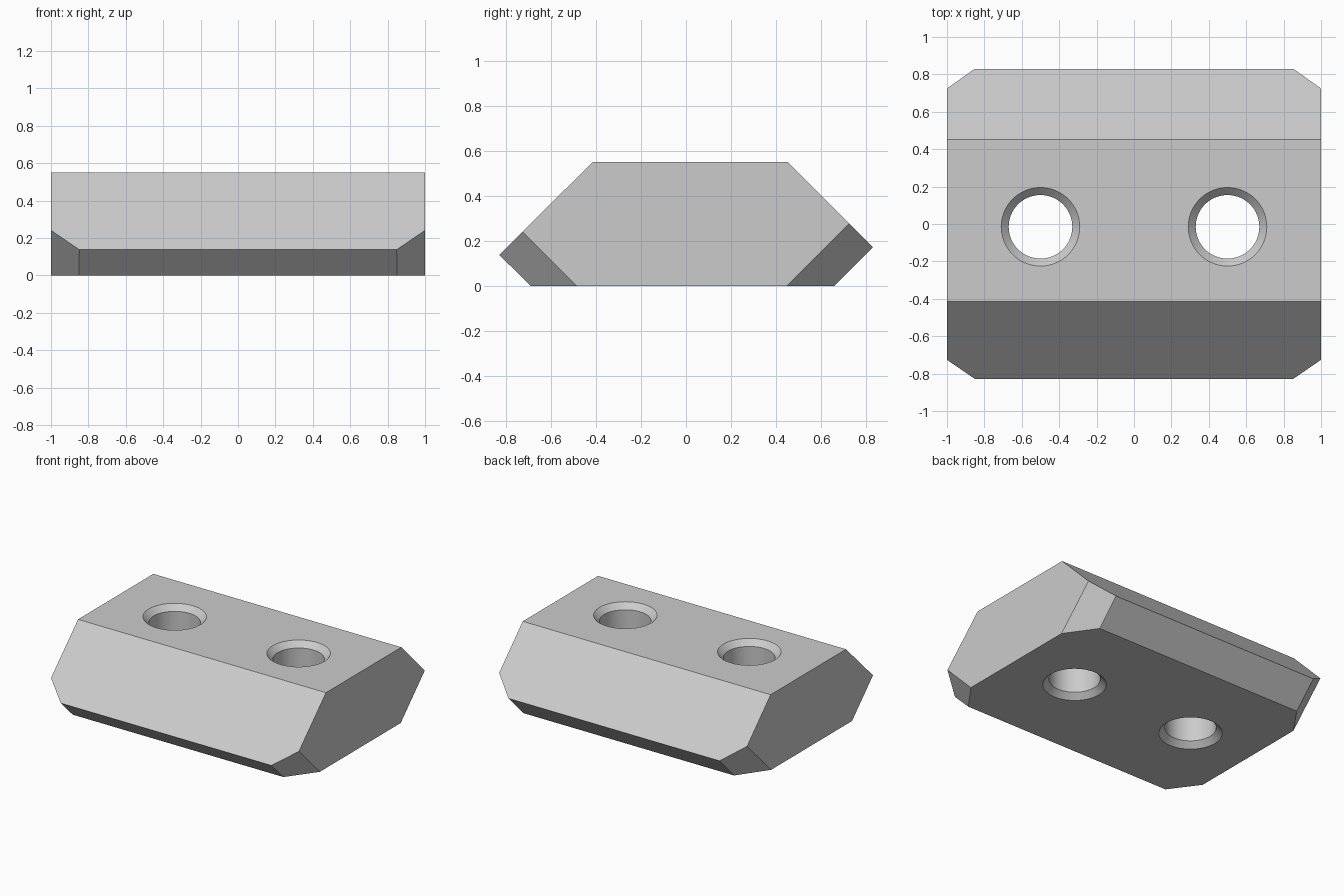
import bpy, bmesh, math
from mathutils import Vector

cube = bpy.data.objects.get("Cube")
if cube:
    bpy.data.objects.remove(cube, do_unlink=True)

HEIGHT = 0.55
HOLE_Y = -0.015

metal = bpy.data.materials.new("plain grey")
metal.use_nodes = True
grey = (0.6, 0.6, 0.6, 1)
metal.diffuse_color = grey
metal.node_tree.nodes["Principled BSDF"].inputs["Base Color"].default_value = grey


def make_object(name, bm):
    bmesh.ops.recalc_face_normals(bm, faces=bm.faces[:])
    mesh = bpy.data.meshes.new(name)
    bm.to_mesh(mesh)
    bm.free()
    mesh.materials.append(metal)
    obj = bpy.data.objects.new(name, mesh)
    bpy.context.collection.objects.link(obj)
    return obj


def cut_corner(bm, a, b, c):
    """Slice off and cap the outer corner beyond the plane through a, b, c."""
    a, b, c = Vector(a), Vector(b), Vector(c)
    normal = (b - a).cross(c - a)
    if normal.dot(a) < normal.z * HEIGHT / 2:
        normal.negate()
    cut = bmesh.ops.bisect_plane(bm, geom=bm.verts[:] + bm.edges[:] + bm.faces[:],
                                 plane_co=a, plane_no=normal, clear_outer=True)
    edges = [e for e in cut["geom_cut"] if isinstance(e, bmesh.types.BMEdge)]
    bmesh.ops.edgenet_fill(bm, edges=edges)


# Block: side profile extruded across the width
profile = [(-0.69, 0), (0.66, 0), (0.83, 0.172), (0.453, HEIGHT),
           (-0.415, HEIGHT), (-0.83, 0.138)]
bm = bmesh.new()
face = bm.faces.new([bm.verts.new((-1, y, z)) for y, z in profile])
sweep = bmesh.ops.extrude_face_region(bm, geom=[face])
bmesh.ops.translate(bm, vec=(2, 0, 0),
                    verts=[v for v in sweep["geom"] if isinstance(v, bmesh.types.BMVert)])

# Four chamfered lower corners
for side in (-1, 1):
    cut_corner(bm, (side * 0.85, -0.69, 0), (side, -0.485, 0), (side, -0.725, 0.24))
    cut_corner(bm, (side * 0.85, 0.66, 0), (side, 0.447, 0), (side, 0.724, 0.277))
block = make_object("clamp_block", bm)

# Bolt holes, countersunk at both ends
bm = bmesh.new()
outline = [(0, -0.05), (0.26, -0.05), (0.17, 0.04),
           (0.17, HEIGHT - 0.04), (0.26, HEIGHT + 0.05), (0, HEIGHT + 0.05)]
for x in (-0.5, 0.5):
    verts = [bm.verts.new((x + r, HOLE_Y, z)) for r, z in outline]
    edges = [bm.edges.new(pair) for pair in zip(verts, verts[1:])]
    bmesh.ops.spin(bm, geom=verts + edges, cent=(x, HOLE_Y, 0), axis=(0, 0, 1),
                   angle=math.tau, steps=64)
bmesh.ops.remove_doubles(bm, verts=bm.verts[:], dist=0.0001)
cutter = make_object("hole_cutter", bm)
cutter.hide_render = True

boolean = block.modifiers.new("bolt_holes", "BOOLEAN")
boolean.operation = "DIFFERENCE"
boolean.solver = "EXACT"
boolean.object = cutter

bpy.ops.object.select_all(action="DESELECT")
block.select_set(True)
bpy.context.view_layer.objects.active = block
bpy.ops.object.modifier_apply(modifier=boolean.name)
bpy.data.objects.remove(cutter, do_unlink=True)
bpy.ops.object.shade_smooth_by_angle(angle=math.radians(30))
